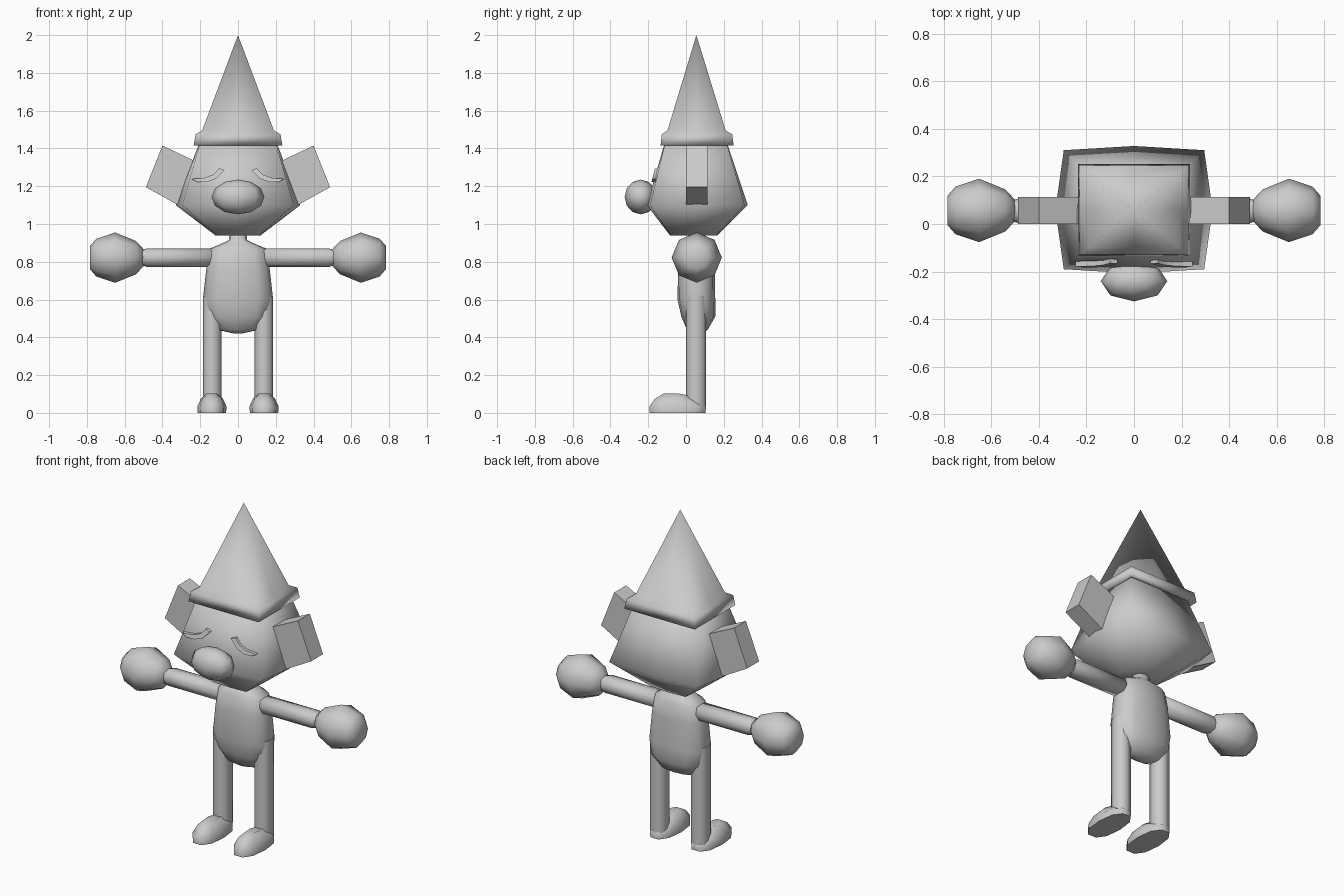
import bpy, bmesh
from math import sin, cos, pi, copysign
from mathutils import Vector

cube = bpy.data.objects.get("Cube")
if cube:
    bpy.data.objects.remove(cube, do_unlink=True)

# One plain grey for everything
grey = bpy.data.materials.new("plain grey")
grey.use_nodes = True
grey.diffuse_color = (0.6, 0.6, 0.6, 1)
grey.node_tree.nodes["Principled BSDF"].inputs["Base Color"].default_value = (0.6, 0.6, 0.6, 1)


def finish(name, bm, angle=None):
    """Turn a bmesh into a shaded object."""
    bmesh.ops.recalc_face_normals(bm, faces=bm.faces)
    mesh = bpy.data.meshes.new(name)
    bm.to_mesh(mesh)
    bm.free()
    mesh.materials.append(grey)
    obj = bpy.data.objects.new(name, mesh)
    bpy.context.collection.objects.link(obj)
    bpy.ops.object.select_all(action="DESELECT")
    obj.select_set(True)
    bpy.context.view_layer.objects.active = obj
    if angle is None:
        bpy.ops.object.shade_smooth()
    else:
        bpy.ops.object.shade_smooth_by_angle(angle=angle)
    return obj


def loft(name, rings, angle=None, side=1):
    """Skin a list of equal closed loops, capping both ends."""
    bm = bmesh.new()
    loops = [[bm.verts.new((p[0] * side, p[1], p[2])) for p in ring] for ring in rings]
    for a, b in zip(loops, loops[1:]):
        n = len(a)
        for i in range(n):
            bm.faces.new((a[i], a[(i + 1) % n], b[(i + 1) % n], b[i]))
    bm.faces.new(loops[0])
    bm.faces.new(loops[-1])
    bmesh.ops.remove_doubles(bm, verts=bm.verts, dist=0.0005)
    return finish(name, bm, angle)


def oval(rx, ry, n=8, power=1.0):
    """Rounded outline; a power below 1 makes it squarer."""
    pts = []
    for i in range(n):
        c, s = cos(2 * pi * i / n), sin(2 * pi * i / n)
        pts.append((copysign(abs(c) ** power, c) * rx, copysign(abs(s) ** power, s) * ry))
    return pts


def level(z, rx, cy, ry, cx=0, n=8, power=1.0):
    """Horizontal oval ring."""
    return [(cx + x, cy + y, z) for x, y in oval(rx, ry, n, power)]


def box_ring(z, hx, y0, y1, bulge=0.0):
    """Horizontal rectangle whose side midpoints bulge outwards."""
    m = (y0 + y1) / 2
    return [(hx, y0, z), (hx + bulge, m, z), (hx, y1, z), (0, y1 + bulge / 2, z),
            (-hx, y1, z), (-hx - bulge, m, z), (-hx, y0, z), (0, y0 - bulge / 2, z)]


# Head: narrow chin, wide cheeks, tapering to the hat
loft("head", [box_ring(0.94, 0.11, -0.08, 0.16, 0.01), box_ring(1.1, 0.295, -0.19, 0.31, 0.035),
              box_ring(1.43, 0.2, -0.11, 0.215, 0.005)])

# Pointed hat with a turned brim
loft("hat", [box_ring(1.43, 0.19, -0.1, 0.21), box_ring(1.415, 0.235, -0.135, 0.252),
             box_ring(1.475, 0.225, -0.128, 0.245), box_ring(1.495, 0.19, -0.098, 0.21),
             box_ring(2.0, 0, 0.055, 0.055)])

# Nose: flattened ball
bm = bmesh.new()
bmesh.ops.create_uvsphere(bm, u_segments=8, v_segments=6, radius=1)
for v in bm.verts:
    v.co = Vector((v.co.x * 0.14, v.co.y * 0.085 - 0.24, v.co.z * 0.092 + 1.143))
finish("nose", bm)

# Torso with neck and rounded bottom
torso = [(0.97, 0.045, 0.055, 0.045), (0.915, 0.047, 0.055, 0.045), (0.895, 0.09, 0.055, 0.065),
         (0.87, 0.15, 0.055, 0.085), (0.77, 0.167, 0.055, 0.097), (0.6, 0.186, 0.055, 0.1),
         (0.51, 0.165, 0.065, 0.09), (0.44, 0.11, 0.06, 0.055), (0.42, 0.02, 0.055, 0.02)]
loft("torso", [level(z, rx, cy, ry, n=12, power=0.8) for z, rx, cy, ry in torso])

# Closed eyelid outline, in x and z
lid = [(0.07, 1.285), (0.1, 1.295), (0.13, 1.262), (0.175, 1.245), (0.245, 1.238),
       (0.215, 1.222), (0.165, 1.222), (0.115, 1.24)]
# Ear outline, in x and z
ear = [(0.4, 1.415), (0.488, 1.195), (0.29, 1.085), (0.2, 1.32)]
# Hand profile: distance along the arm and radius
hand = [(0.5, 0.045), (0.54, 0.088), (0.65, 0.133), (0.75, 0.1), (0.783, 0.062)]

for side, word in ((1, "left"), (-1, "right")):
    loft(word + "_ear", [[(x, y, z) for x, z in ear] for y in (0.0, 0.113)], 0.6, side)

    # Eyelid follows the slope of the face
    face = lambda z: -0.195 + 0.25 * (z - 1.1)
    loft(word + "_eyelid", [[(x, face(z) + d, z) for x, z in lid] for d in (-0.018, 0.02)], 0.6, side)

    arm = [(0.1, 0.053), (0.48, 0.053), (0.5, 0.047), (0.56, 0.047)]
    loft(word + "_arm", [[(x, 0.055 + a, 0.822 + b * 0.93) for a, b in oval(r, r, 8, 0.8)]
                         for x, r in arm], None, side)
    loft(word + "_hand", [[(x, 0.057 + a, 0.822 + b) for a, b in oval(r, r)]
                          for x, r in hand], None, side)

    loft(word + "_leg", [level(z, 0.049, 0.053, 0.053, 0.137, power=0.8)
                         for z in (0.03, 0.62)], 1.0, side)

    # Foot: flat sole rising to a rounded toe and a low heel
    bm = bmesh.new()
    rows = [(0.0, 0.075, -0.2, 0.11), (0.035, 0.077, -0.2, 0.112),
            (0.075, 0.058, -0.17, 0.1), (0.103, 0.028, -0.12, 0.03)]
    rings = []
    for z, rx, y0, y1 in rows:
        ring = level(z, rx, (y0 + y1) / 2, (y1 - y0) / 2, 0.138, 10, 0.85)
        rings.append([(x, y, z - max(0, y + 0.03) * 0.25 * (z > 0.05)) for x, y, z in ring])
    bm.free()
    loft(word + "_foot", rings, 1.0, side)
